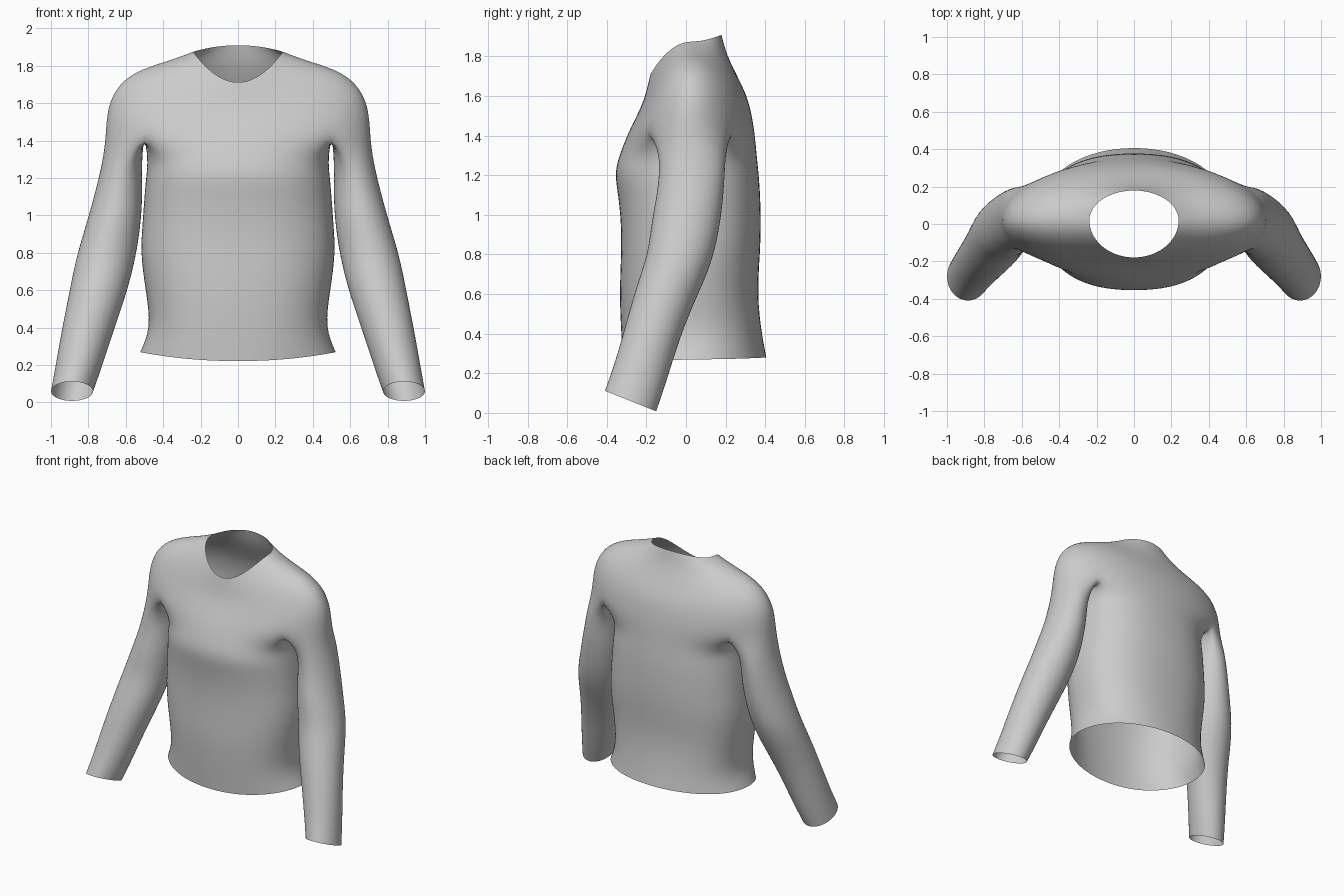
import bpy
import bmesh
from math import sin, cos, pi, radians

default_cube = bpy.data.objects.get("Cube")
if default_cube:
    bpy.data.objects.remove(default_cube, do_unlink=True)

# One cloth colour for the whole garment
cloth = bpy.data.materials.new("light grey cloth")
cloth.use_nodes = True
cloth.diffuse_color = (0.6, 0.6, 0.6, 1)
cloth.node_tree.nodes["Principled BSDF"].inputs["Base Color"].default_value = (0.6, 0.6, 0.6, 1)

bm = bmesh.new()


def power(value, exponent):
    return abs(value) ** exponent * (1 if value >= 0 else -1)


def half_ring(count, half_width, front, back, z_front, z_side, z_back, square=2.0, y_side=0.02):
    """Half an oval from front centre, round the left side, to back centre."""
    verts = []
    for i in range(count):
        a = pi * i / (count - 1)
        s, c = power(sin(a), 2 / square), power(cos(a), 2 / square)
        x = 0.0 if i in (0, count - 1) else half_width * s
        reach, z_end = (front, z_front) if c > 0 else (back, z_back)
        y = y_side + (reach - y_side) * abs(c)
        z = z_end + (z_side - z_end) * sin(a) ** 2
        verts.append(bm.verts.new((x, y, z)))
    return verts


def sleeve_ring(z, inner, outer, front, back, slope):
    """Closed oval of twelve points, starting at the front of the armpit."""
    verts = []
    for k in range(12):
        a = radians(30 * (k - 4))
        x = (inner + outer) / 2 + (outer - inner) * 0.52 * cos(a)
        dy = (back - front) * 0.52 * sin(a)
        verts.append(bm.verts.new((x, (front + back) / 2 + dy, z + slope * dy)))
    return verts


def bridge(a, b, closed=False):
    for i in range(len(a) if closed else len(a) - 1):
        j = (i + 1) % len(a)
        bm.faces.new((a[i], b[i], b[j], a[j]))


def loft(rings, closed=False):
    for a, b in zip(rings, rings[1:]):
        bridge(a, b, closed)


# Yoke and shoulders: half width, front y, back y, then z at front, side, back
yoke_rows = [
    (0.24, -0.18, 0.18, 1.71, 1.875, 1.91),
    (0.36, -0.19, 0.205, 1.67, 1.83, 1.81),
    (0.52, -0.205, 0.26, 1.61, 1.785, 1.70),
    (0.64, -0.225, 0.31, 1.55, 1.71, 1.60),
    (0.705, -0.26, 0.335, 1.48, 1.58, 1.50),
    (0.71, -0.30, 0.35, 1.40, 1.42, 1.40),
]
yoke = [half_ring(17, *row) for row in yoke_rows]
loft(yoke)

# Underarm seam splits the last yoke ring into a body ring and a sleeve ring
last = yoke[-1]
front_pit, back_pit = last[4], last[12]
seam = []
for t in (0.25, 0.5, 0.75):
    p = front_pit.co.lerp(back_pit.co, t)
    p.z += 0.03 * sin(pi * t)
    seam.append(bm.verts.new(p))

# Body, same columns, with the hem dipping at the front
body_rows = [
    (0.485, -0.34, 0.36, 1.30),
    (0.495, -0.365, 0.37, 1.21),
    (0.505, -0.345, 0.378, 1.10),
    (0.515, -0.33, 0.382, 0.95),
    (0.527, -0.33, 0.377, 0.80),
    (0.498, -0.34, 0.362, 0.60),
    (0.468, -0.33, 0.385, 0.40),
]
body = [last[:5] + seam + last[12:]]
for half_width, front, back, z in body_rows:
    body.append(half_ring(13, half_width, front, back, z, z, z, 2.35))
body.append(half_ring(13, 0.528, -0.32, 0.41, 0.22, 0.27, 0.28, 2.1))
loft(body)

# Sleeve: z, inner x, outer x, front y, back y, slope of the ring from front to back
sleeve_rows = [
    (1.28, 0.515, 0.725, -0.13, 0.20, 0),
    (1.10, 0.51, 0.77, -0.145, 0.19, -0.05),
    (0.95, 0.52, 0.812, -0.175, 0.17, -0.1),
    (0.78, 0.545, 0.865, -0.19, 0.13, -0.2),
    (0.60, 0.59, 0.90, -0.25, 0.04, -0.3),
    (0.40, 0.66, 0.94, -0.305, -0.04, -0.35),
    (0.20, 0.725, 0.975, -0.36, -0.10, -0.38),
    (0.06, 0.775, 1.0, -0.41, -0.15, -0.4),
]
sleeve = [last[4:13] + seam[::-1]] + [sleeve_ring(*row) for row in sleeve_rows]
loft(sleeve, closed=True)

bmesh.ops.recalc_face_normals(bm, faces=bm.faces)
mesh = bpy.data.meshes.new("shirt")
bm.to_mesh(mesh)
bm.free()
mesh.materials.append(cloth)
shirt = bpy.data.objects.new("long_sleeved_shirt", mesh)
bpy.context.collection.objects.link(shirt)

# Mirror to the right side and round the cloth
mirror = shirt.modifiers.new("mirror", 'MIRROR')
mirror.use_clip = True
mirror.merge_threshold = 0.001
smooth = shirt.modifiers.new("rounding", 'SUBSURF')
smooth.levels = smooth.render_levels = 2

bpy.context.view_layer.objects.active = shirt
shirt.select_set(True)
bpy.ops.object.shade_smooth()
